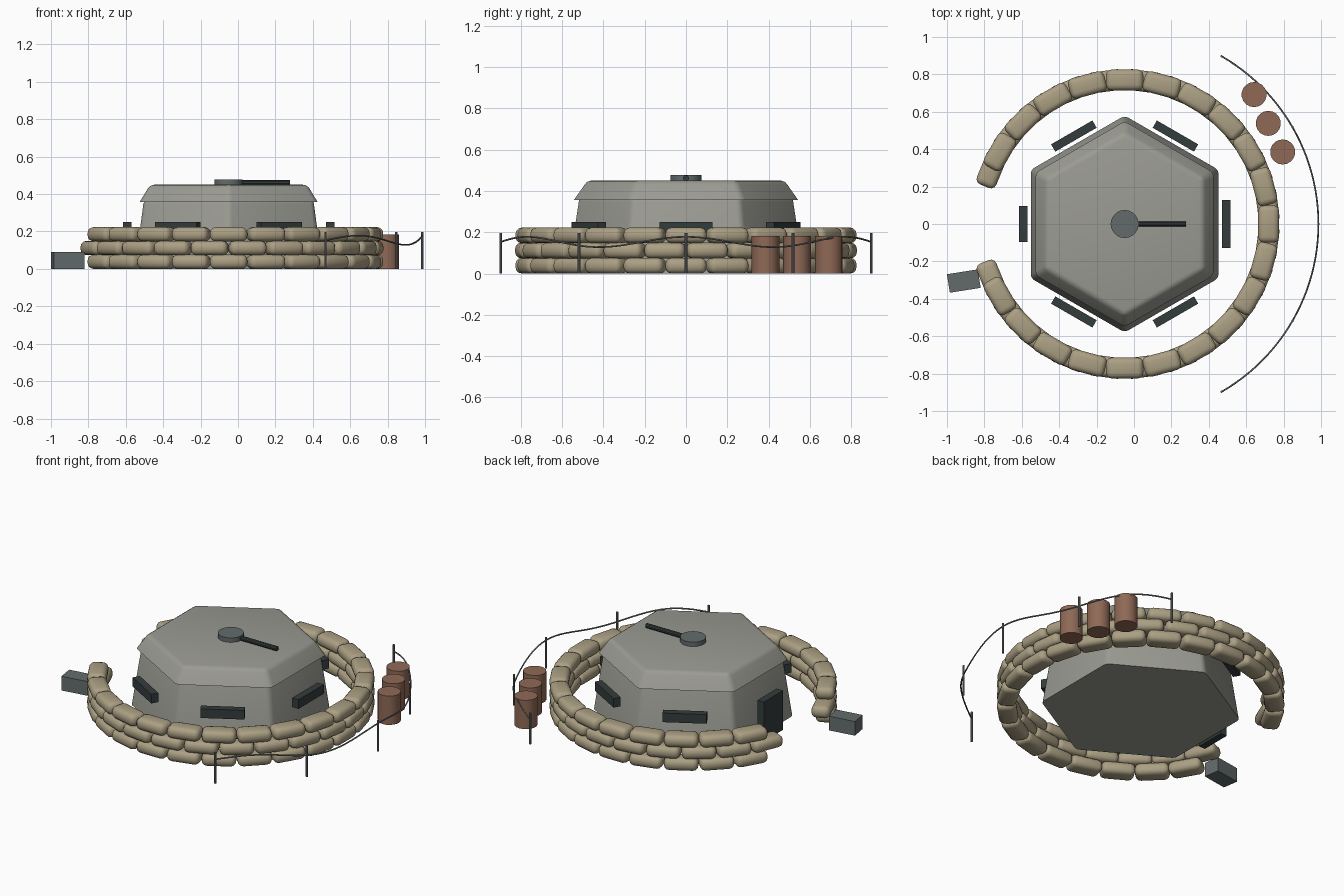
import bpy, bmesh, math
from mathutils import Matrix, Vector

if "Cube" in bpy.data.objects:
    bpy.data.objects.remove(bpy.data.objects["Cube"])

CX = -0.05  # shared centre of bunker, sandbag ring and fence


def material(name, rgb):
    m = bpy.data.materials.new(name)
    m.diffuse_color = (*rgb, 1)
    m.use_nodes = True
    m.node_tree.nodes["Principled BSDF"].inputs["Base Color"].default_value = m.diffuse_color
    return m


concrete = material("concrete", (0.33, 0.33, 0.295))
canvas = material("sandbag_canvas", (0.41, 0.35, 0.23))
rust = material("rusty_steel", (0.275, 0.141, 0.093))
dark = material("dark_steel", (0.034, 0.045, 0.045))
steel = material("grey_steel", (0.125, 0.148, 0.148))
wire_grey = material("wire_grey", (0.17, 0.18, 0.185))


def add(name, bm, mat, loc=(0, 0, 0), rot=0.0):
    me = bpy.data.meshes.new(name)
    bmesh.ops.recalc_face_normals(bm, faces=bm.faces)
    bm.to_mesh(me)
    bm.free()
    me.materials.append(mat)
    ob = bpy.data.objects.new(name, me)
    bpy.context.collection.objects.link(ob)
    ob.location = loc
    ob.rotation_euler.z = rot
    return ob


def smooth(ob, angle=35):
    bpy.ops.object.select_all(action='DESELECT')
    ob.select_set(True)
    bpy.context.view_layer.objects.active = ob
    bpy.ops.object.shade_smooth_by_angle(angle=math.radians(angle))


def box(name, size, mat, loc, rot=0.0):
    bm = bmesh.new()
    bmesh.ops.create_cube(bm, size=1, matrix=Matrix.Diagonal((*size, 1)))
    return add(name, bm, mat, loc, rot)


def cylinder(name, r, p0, p1, mat, sides):
    p0, p1 = Vector(p0), Vector(p1)
    d = p1 - p0
    bm = bmesh.new()
    bmesh.ops.create_cone(bm, cap_ends=True, segments=sides, radius1=r, radius2=r, depth=d.length,
                          matrix=d.to_track_quat('Z', 'Y').to_matrix().to_4x4())
    ob = add(name, bm, mat, (p0 + p1) / 2)
    smooth(ob)
    return ob


def hexagon(name, a0, z0, a1, z1, width):
    """Tapered six-sided block given by flat-side distances, with softened edges."""
    bm = bmesh.new()
    k = 2 / math.sqrt(3)
    bmesh.ops.create_cone(bm, cap_ends=True, segments=6, radius1=a0 * k, radius2=a1 * k, depth=z1 - z0,
                          matrix=Matrix.Translation((0, 0, (z0 + z1) / 2)))
    # points of the hexagon lie on the y axis
    if abs(max(v.co.x for v in bm.verts) - a0 * k) < 1e-4:
        bmesh.ops.rotate(bm, verts=bm.verts, matrix=Matrix.Rotation(math.pi / 6, 3, 'Z'))
    edges = [e for e in bm.edges if max(v.co.z for v in e.verts) > z1 - 1e-4]
    bmesh.ops.bevel(bm, geom=edges, offset=width, segments=3, profile=0.5, affect='EDGES')
    ob = add(name, bm, concrete, (CX, 0, 0))
    smooth(ob, 30)
    return ob


def polar(r, deg, z):
    a = math.radians(deg)
    return (CX + r * math.cos(a), r * math.sin(a), z)


# Bunker body and overhanging roof
hexagon("bunker_wall", 0.502, 0.0, 0.453, 0.37, 0.022)
hexagon("bunker_roof", 0.476, 0.357, 0.42, 0.45, 0.022)

# Firing slits on five sides, door on the left
for deg in (-120, -60, 0, 60, 120):
    box("firing_slit", (0.045, 0.255, 0.058), dark, polar(0.543, deg, 0.221), math.radians(deg))
box("door", (0.045, 0.195, 0.25), dark, polar(0.543, 180, 0.125))

# Roof mount and gun barrel
cylinder("gun_mount", 0.075, (CX, 0, 0.44), (CX, 0, 0.478), steel, 20)
cylinder("gun_barrel", 0.0145, (CX + 0.03, 0, 0.462), (0.277, 0, 0.462), dark, 10)

# Sandbag ring: three staggered courses with an opening on the left
bm = bmesh.new()
bmesh.ops.create_cube(bm, size=1, matrix=Matrix.Diagonal((0.112, 0.2, 0.076, 1)))
bmesh.ops.bevel(bm, geom=bm.edges[:], offset=0.031, segments=3, profile=0.5, affect='EDGES')
first_bag = add("sandbag", bm, canvas)
smooth(first_bag, 40)
for layer, z in enumerate((0.038, 0.1115, 0.185)):
    count = 22 if layer == 1 else 21
    for i in range(count):
        deg = (i - (count - 1) / 2) * 15
        bag = first_bag
        if layer or i:
            bag = first_bag.copy()
            bpy.context.collection.objects.link(bag)
        bag.location = polar(0.77, deg, z)
        bag.rotation_euler.z = math.radians(deg)

# Fuel drums
for x, y in ((0.642, 0.692), (0.718, 0.538), (0.795, 0.385)):
    cylinder("drum", 0.067, (x, y, 0), (x, y, 0.183), rust, 18)

# Supply crate beside the opening
box("crate", (0.167, 0.1, 0.09), steel, (-0.91, -0.305, 0.045), math.radians(9))

# Fence posts
for deg in (-60, -30, 0, 30, 60):
    cylinder("fence_post", 0.0065, polar(1.036, deg, 0), polar(1.036, deg, 0.197), wire_grey, 8)

# Wavy fence wire
cu = bpy.data.curves.new("fence_wire", 'CURVE')
cu.dimensions = '3D'
cu.bevel_depth = 0.0045
cu.bevel_resolution = 1
cu.use_fill_caps = True
sp = cu.splines.new('POLY')
N = 48
sp.points.add(N)
for i, p in enumerate(sp.points):
    deg = -60 + 120 * i / N
    p.co = (*polar(1.036, deg, 0.153 + 0.025 * math.cos(math.radians(7.5 * deg))), 1)
cu.materials.append(wire_grey)
bpy.context.collection.objects.link(bpy.data.objects.new("fence_wire", cu))
